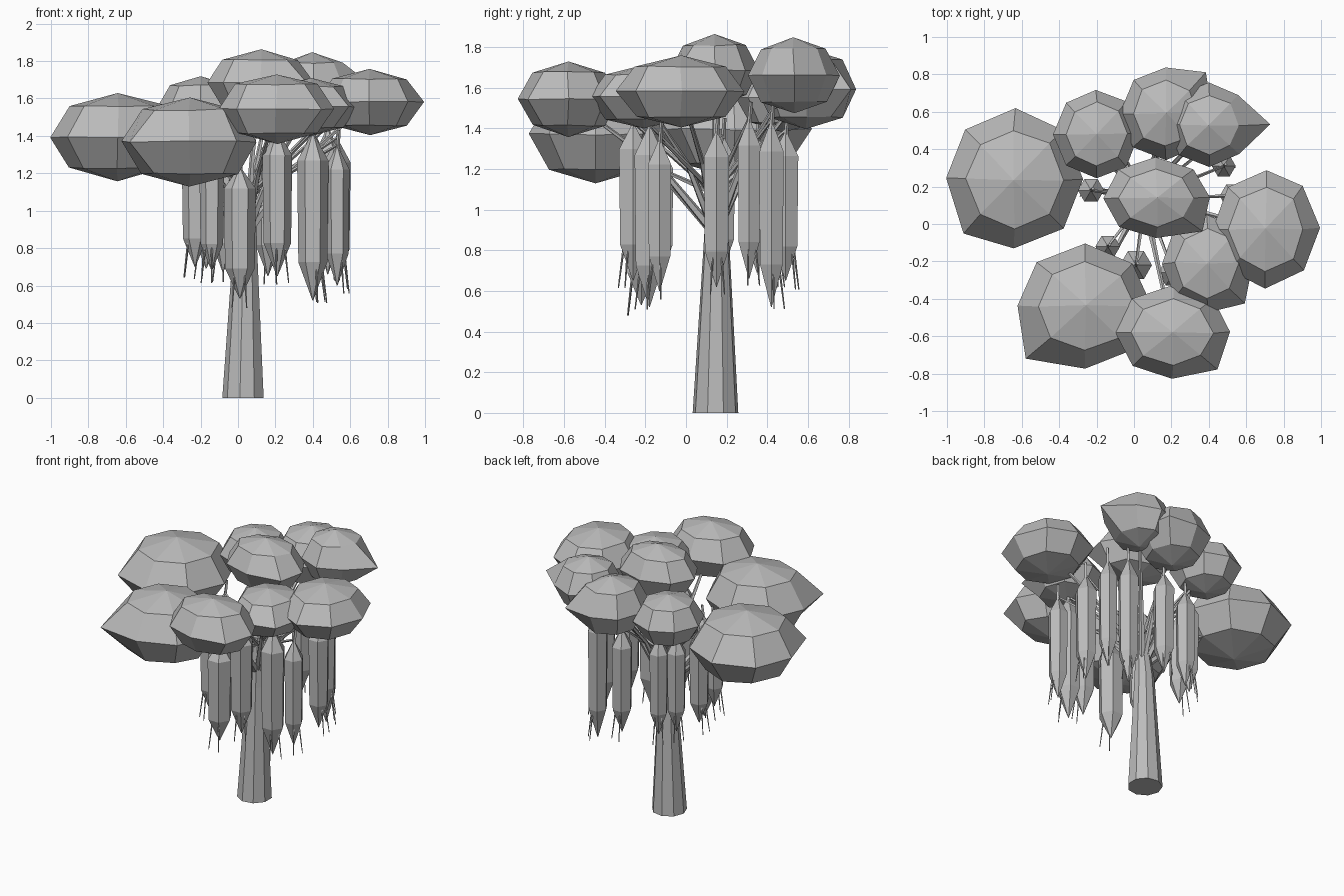
import bpy, bmesh, random
from math import sin, cos, pi, radians
from mathutils import Vector

random.seed(4)
cube = bpy.data.objects.get("Cube")
if cube:
    bpy.data.objects.remove(cube, do_unlink=True)

grey = bpy.data.materials.new("plain_grey")
grey.use_nodes = True
tone = (0.5, 0.5, 0.5, 1)
grey.diffuse_color = tone
grey.node_tree.nodes["Principled BSDF"].inputs["Base Color"].default_value = tone


def finish(name, bm):
    bmesh.ops.recalc_face_normals(bm, faces=bm.faces)
    mesh = bpy.data.meshes.new(name)
    bm.to_mesh(mesh)
    bm.free()
    mesh.materials.append(grey)
    obj = bpy.data.objects.new(name, mesh)
    bpy.context.collection.objects.link(obj)


def tube(bm, points, radii, sides):
    """Faceted tube through points, with an own radius at each one."""
    pts = [Vector(p) for p in points]
    rings = []
    for i, p in enumerate(pts):
        axis = (pts[min(i + 1, len(pts) - 1)] - pts[max(i - 1, 0)]).normalized()
        u = axis.cross(Vector((0, 1, 0))).normalized()
        v = axis.cross(u)
        angles = [2 * pi * k / sides for k in range(sides)]
        rings.append([bm.verts.new(p + radii[i] * (u * cos(a) + v * sin(a))) for a in angles])
    for low, high in zip(rings, rings[1:]):
        for k in range(sides):
            n = (k + 1) % sides
            bm.faces.new((low[k], low[n], high[n], high[k]))
    bm.faces.new(rings[0])
    bm.faces.new(rings[-1])


# Leaf clumps: centre, half sizes, and the angle and factor of a jutting corner
clumps = {
    "left_large": ((-0.64, 0.24, 1.395), (0.365, 0.375, 0.235), 225, 1.08),
    "front_large": ((-0.26, -0.44, 1.37), (0.365, 0.33, 0.24), 225, 1.22),
    "front_small": ((0.205, -0.58, 1.545), (0.305, 0.25, 0.185), 315, 1.12),
    "side_small": ((0.39, -0.21, 1.555), (0.245, 0.26, 0.155), 315, 1.15),
    "side_large": ((0.705, -0.025, 1.58), (0.285, 0.315, 0.175), 45, 1.0),
    "back_side": ((0.40, 0.53, 1.66), (0.225, 0.225, 0.185), 0, 1.47),
    "back_large": ((0.17, 0.59, 1.595), (0.245, 0.25, 0.20), 45, 1.25),
    "back_small": ((-0.20, 0.48, 1.55), (0.23, 0.24, 0.17), 45, 1.0),
    "top": ((0.12, 0.14, 1.685), (0.285, 0.215, 0.175), 315, 1.2),
}
for name, (centre, size, angle, factor) in clumps.items():
    bm = bmesh.new()
    bmesh.ops.create_uvsphere(bm, u_segments=8, v_segments=4, radius=1)
    corner = Vector((cos(radians(angle)), sin(radians(angle)), 0))
    for v in bm.verts:
        if v.co.dot(corner) > 0.95:
            v.co *= factor
        v.co += Vector([random.uniform(-0.02, 0.02) for _ in range(3)])
        v.co = Vector([c + k * s for c, k, s in zip(centre, v.co, size)])
    finish("leaf_clump_" + name, bm)

# Trunk
bm = bmesh.new()
tube(bm, [(0.03, 0.145, 0), (0.04, 0.15, 0.8), (0.06, 0.14, 1.15)],
     [0.114, 0.066, 0.035], 9)
for v in bm.verts:
    if v.co.z < 0.1:
        v.co.z = 0
finish("trunk", bm)

# Limbs rising from the trunk into each clump
fork = Vector((0.05, 0.145, 0.88))
bm = bmesh.new()
for centre, *_ in clumps.values():
    end = Vector(centre)
    bend = fork.lerp(end, 0.38)
    bend.z = fork.z + 0.5 * (end.z - fork.z)
    tube(bm, [fork, bend, end], [0.025, 0.014, 0.008], 5)
finish("limbs", bm)

# Hanging pods: x, y, bottom, top, radius
pods = [
    (-0.23, 0.18, 0.70, 1.36, 0.070),
    (-0.14, -0.12, 0.68, 1.30, 0.066),
    (0.01, -0.22, 0.53, 1.23, 0.086),
    (0.21, -0.26, 0.65, 1.42, 0.080),
    (0.40, -0.18, 0.52, 1.41, 0.084),
    (0.53, -0.13, 0.60, 1.34, 0.066),
    (0.53, 0.15, 0.62, 1.38, 0.072),
    (0.48, 0.31, 0.66, 1.44, 0.064),
    (0.40, 0.42, 0.52, 1.43, 0.070),
    (0.16, 0.49, 0.65, 1.38, 0.072),
    (-0.08, 0.42, 0.67, 1.36, 0.066),
    (-0.17, 0.35, 0.69, 1.36, 0.066),
]
twigs = bmesh.new()
for i, (x, y, low, high, r) in enumerate(pods):
    bm = bmesh.new()
    span = high - low
    heights = (low, low + 0.23 * span, low + 0.84 * span, high)
    tube(bm, [(x, y, z) for z in heights], [0.002, r * 0.92, r, 0.006], 6)
    finish(f"hanging_pod_{i + 1}", bm)

    # Stem above the pod, and a thin branch back to the trunk
    tip = Vector((x, y, high - 0.04))
    tube(twigs, [tip, tip + Vector((0.01, 0.01, 0.13))], [0.012, 0.009], 4)
    tube(twigs, [(0.06, 0.14, 1.08), tip + Vector((0, 0, 0.05))], [0.014, 0.007], 4)

    # Thin trailing tendrils below the pod
    away = Vector((x - fork.x, y - fork.y, 0)).normalized()
    for turn in (0.7, -0.5):
        side = Vector((-away.y, away.x, 0)) * turn
        out = (away + side).normalized()
        start = Vector((x, y, low + 0.2 * span)) + out * r * 0.6
        tube(twigs, [start, start + out * 0.025 - Vector((0, 0, 0.19))], [0.006, 0.003], 4)
finish("twigs_and_tendrils", twigs)
